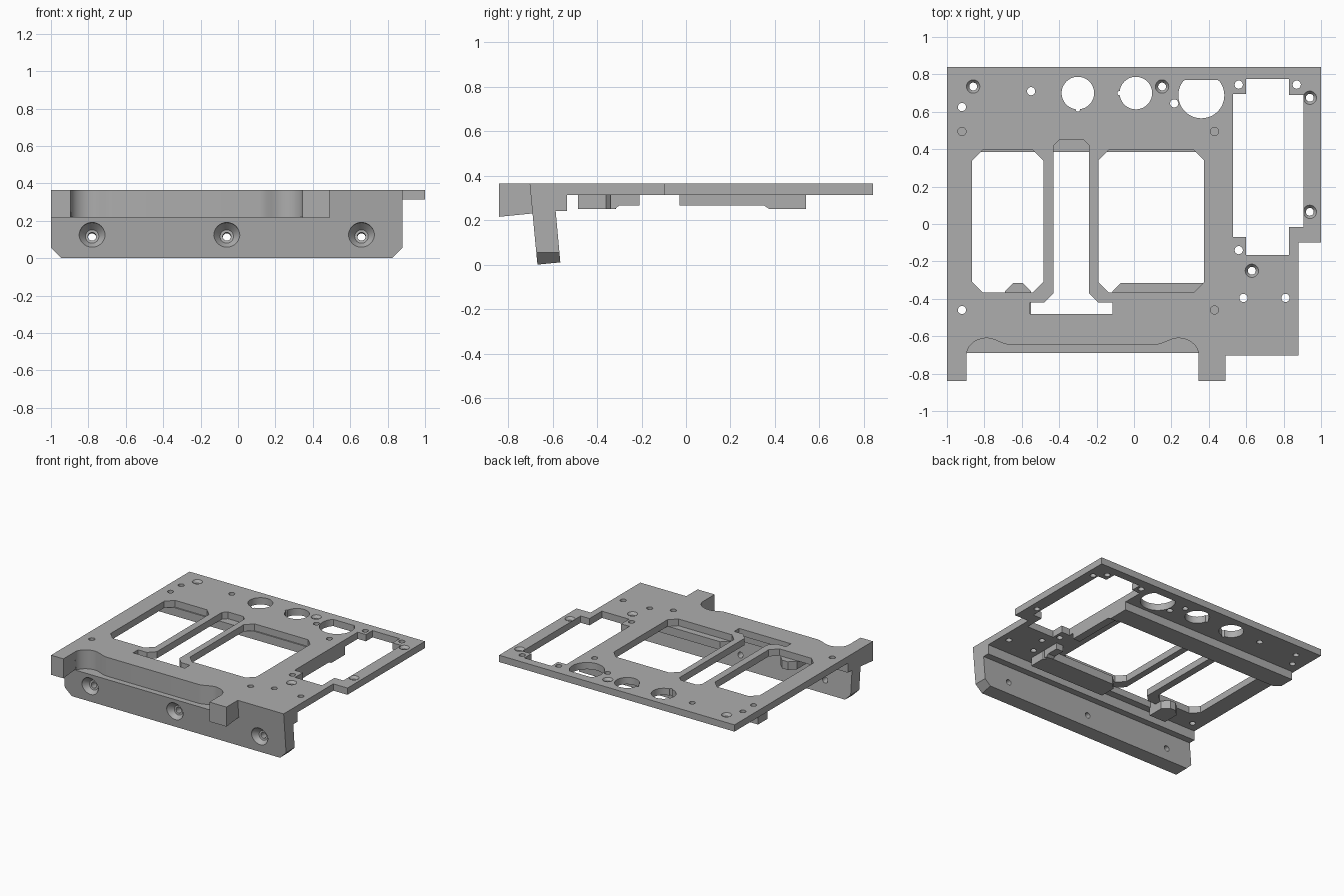
import bpy, math
from mathutils import Matrix, Vector

if "Cube" in bpy.data.objects:
    bpy.data.objects.remove(bpy.data.objects["Cube"], do_unlink=True)

metal = bpy.data.materials.new("machined_grey")
metal.use_nodes = True
GREY = (0.42, 0.42, 0.42, 1)
metal.diffuse_color = GREY
metal.node_tree.nodes["Principled BSDF"].inputs["Base Color"].default_value = GREY

TOP, UNDER = 0.365, 0.313


def loft(name, rings):
    """Closed solid through rings that share one point count."""
    n = len(rings[0])
    verts = [p for r in rings for p in r]
    faces = [list(range(n))[::-1], list(range(len(verts) - n, len(verts)))]
    for k in range(len(rings) - 1):
        for i in range(n):
            j = (i + 1) % n
            faces.append([k * n + i, k * n + j, (k + 1) * n + j, (k + 1) * n + i])
    me = bpy.data.meshes.new(name)
    me.from_pydata(verts, [], faces)
    me.materials.append(metal)
    ob = bpy.data.objects.new(name, me)
    bpy.context.collection.objects.link(ob)
    bpy.context.view_layer.objects.active = ob
    bpy.ops.object.select_all(action='DESELECT')
    ob.select_set(True)
    bpy.ops.object.mode_set(mode='EDIT')
    bpy.ops.mesh.select_all(action='SELECT')
    bpy.ops.mesh.normals_make_consistent(inside=False)
    bpy.ops.object.mode_set(mode='OBJECT')
    return ob


def slab(name, pts, lo, hi):
    return loft(name, [[(x, y, z) for x, y in pts] for z in (lo, hi)])


def extrude_x(name, pts, lo, hi):
    return loft(name, [[(x, y, z) for y, z in pts] for x in (lo, hi)])


def circle(cx, cy, r, n=32):
    return [(cx + r * math.cos(2 * math.pi * i / n), cy + r * math.sin(2 * math.pi * i / n))
            for i in range(n)]


def box(x0, x1, y0, y1, c=0.0, front=True, back=True):
    """Rectangle with optionally chamfered front and back corners."""
    f, b = (c if front else 0), (c if back else 0)
    low = [(x0, y0 + f), (x0 + f, y0), (x1 - f, y0), (x1, y0 + f)] if f else [(x0, y0), (x1, y0)]
    high = [(x1, y1 - b), (x1 - b, y1), (x0 + b, y1), (x0, y1 - b)] if b else [(x1, y1), (x0, y1)]
    return low + high


def boolean(ob, tool, op='DIFFERENCE'):
    m = ob.modifiers.new("bool", 'BOOLEAN')
    m.operation, m.solver, m.object = op, 'EXACT', tool
    bpy.context.view_layer.objects.active = ob
    bpy.ops.object.modifier_apply(modifier=m.name)
    bpy.data.objects.remove(tool, do_unlink=True)


def cut(ob, pts):
    boolean(ob, slab("cutter", pts, 0.28, 0.45))


def smooth(ob):
    bpy.ops.object.select_all(action='DESELECT')
    ob.select_set(True)
    bpy.context.view_layer.objects.active = ob
    bpy.ops.object.shade_smooth_by_angle(angle=math.radians(28))


# Main plate
plate = slab("main_plate", [(-1, -0.535), (0.88, -0.535), (0.88, -0.1), (1, -0.1),
                            (1, 0.84), (-1, 0.84)], UNDER, TOP)

# Two windows, the stepped centre slot and the side opening
cut(plate, box(-0.865, -0.485, -0.365, 0.395, 0.055))
cut(plate, box(-0.19, 0.375, -0.365, 0.395, 0.055))
half_slot = [(0.095, -0.37), (0.145, -0.42), (0.22, -0.42), (0.22, -0.48)]
mid = -0.335
cut(plate, [(mid + x, y) for x, y in half_slot] + [(mid - x, y) for x, y in half_slot[::-1]]
    + [(mid - 0.095, 0.42), (mid - 0.065, 0.45), (mid + 0.065, 0.45), (mid + 0.095, 0.42)])
cut(plate, [(0.53, -0.07), (0.53, 0.695), (0.6, 0.695), (0.6, 0.775), (0.83, 0.775),
            (0.83, 0.69), (0.905, 0.69), (0.905, -0.015), (0.83, -0.015),
            (0.83, -0.165), (0.6, -0.165), (0.6, -0.07)])

# Keyed round openings and the flat-topped one
for cx, kx, ky in ((-0.3, 0, -0.087), (0.01, -0.087, 0)):
    cut(plate, circle(cx, 0.7, 0.087, 48))
    cut(plate, circle(cx + kx, 0.7 + ky, 0.012, 12))
cut(plate, [(x, min(y, 0.77)) for x, y in circle(0.36, 0.688, 0.123, 48)])

# Plain screw holes
for x, y in ((-0.55, 0.71), (-0.92, 0.625), (-0.92, 0.495), (0.43, 0.495), (-0.92, -0.46),
             (0.43, -0.46), (0.215, 0.645), (0.56, 0.745), (0.87, 0.745), (0.56, -0.14),
             (0.585, -0.395), (0.81, -0.395)):
    cut(plate, circle(x, y, 0.022, 20))

# Countersunk screw holes
for x, y in ((-0.86, 0.735), (0.15, 0.735), (0.94, 0.675), (0.94, 0.065), (0.63, -0.25)):
    steps = ((0.28, 0.021), (0.345, 0.021), (TOP, 0.036), (0.45, 0.036))
    boolean(plate, loft("cutter", [[(px, py, z) for px, py in circle(x, y, r, 20)]
                                   for z, r in steps]))
smooth(plate)

# Leaning front rail with a step behind it
rail = extrude_x("front_rail", [(-0.703, TOP), (-0.668, 0), (-0.565, 0.01), (-0.586, 0.24),
                                (-0.535, 0.24), (-0.535, TOP)], -1, 0.88)
for x, s in ((-1, 1), (0.88, -1)):
    tri = [(x - s * 0.05, -0.05), (x + s * 0.105, -0.05), (x - s * 0.05, 0.105)]
    boolean(rail, loft("cutter", [[(a, y, z) for a, z in tri] for y in (-0.9, -0.4)]))

# Scalloped relief along the top of the rail
side = [(0.62, -0.9), (0.62, -0.7)]
side += [(0.51 + 0.11 * math.cos(a), -0.7 + 0.09 * math.sin(a))
         for a in [math.pi / 2 * i / 10 for i in range(1, 11)]]
side += [(0.51 - 0.12 * t, -0.61 - 0.035 * t * t * (3 - 2 * t))
         for t in [i / 8 for i in range(1, 9)]]
cx = -0.275
relief = [(cx + x, y) for x, y in side] + [(cx - x, y) for x, y in side[::-1]]
boolean(rail, slab("cutter", relief, 0.22, 0.5))

# Countersunk bolt holes through the rail, square to its leaning face
tilt = Matrix.Rotation(math.radians(-5.5), 3, 'X')
for x in (-0.78, -0.06, 0.66):
    rings = []
    for d, r in ((-0.1, 0.07), (0, 0.07), (0.045, 0.036), (0.046, 0.022), (0.3, 0.022)):
        rings.append([Vector((x, -0.68, 0.12)) + tilt @ Vector((a, d, b))
                      for a, b in circle(0, 0, r, 32)])
    boolean(rail, loft("cutter", rings))
smooth(rail)

# Front lugs
for name, x0, x1 in (("right_lug", -1, cx - 0.62), ("left_lug", cx + 0.62, 0.49)):
    extrude_x(name, [(-0.84, TOP), (-0.84, 0.215), (-0.689, 0.23), (-0.702, TOP)], x0, x1)

# Crossbar, pads and side ribs below the plate
slab("rear_crossbar", box(-0.99, 0.53, 0.385, 0.54, 0.04, back=False), 0.25, UNDER)
slab("left_front_pad", box(-0.115, 0.53, -0.485, -0.315, 0.045, front=False), 0.25, UNDER)
slab("right_front_pad", box(-0.69, -0.55, -0.485, -0.315, 0.045, front=False), 0.25, UNDER)
extrude_x("front_side_rib", [(-0.34, 0.25), (-0.32, 0.25), (-0.3, 0.266), (-0.21, 0.266),
                             (-0.21, UNDER), (-0.34, UNDER)], 0.47, 0.53)
extrude_x("rear_side_rib", [(-0.03, 0.266), (0.35, 0.266), (0.375, 0.25), (0.43, 0.25),
                            (0.43, UNDER), (-0.03, UNDER)], 0.47, 0.53)
